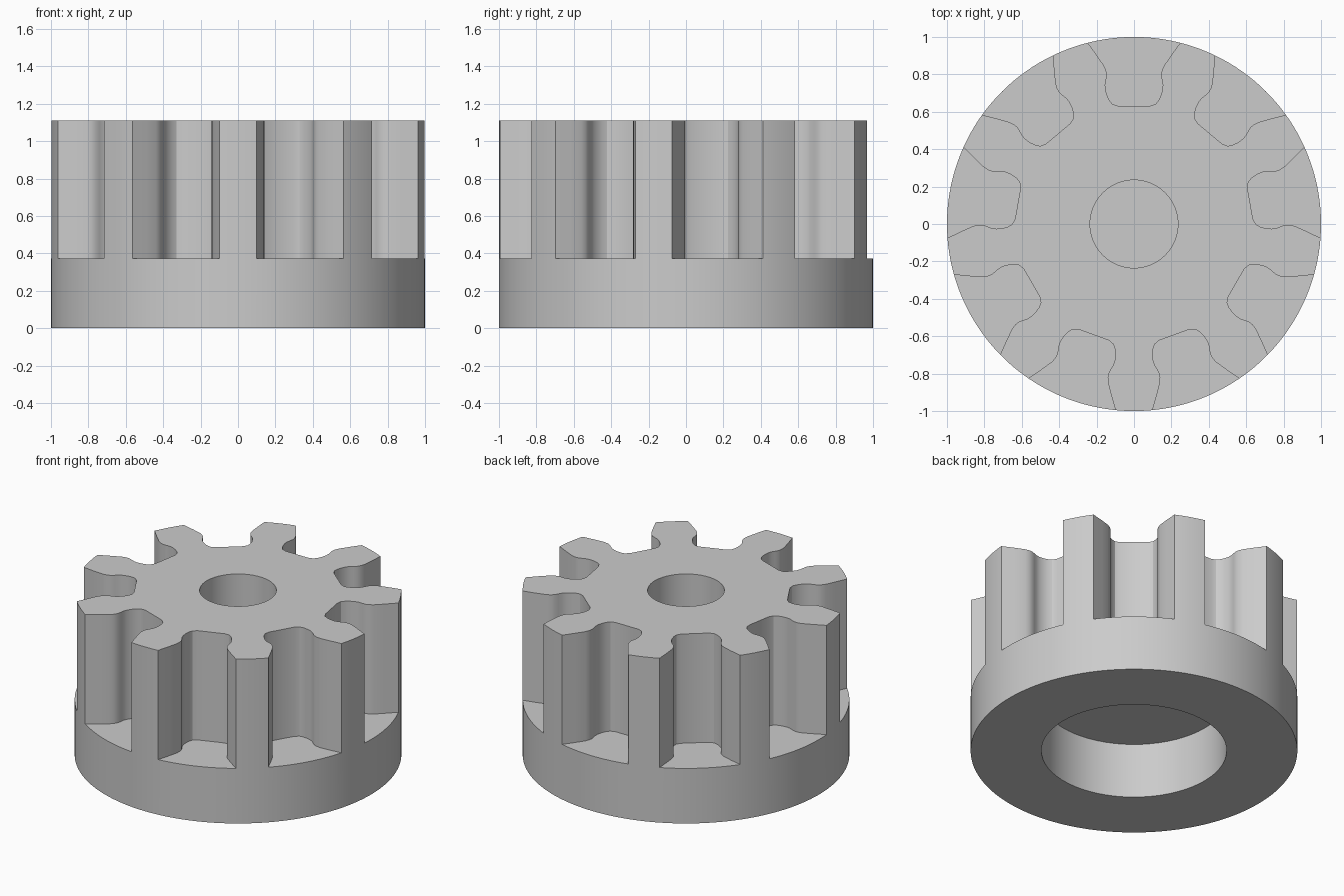
import bpy, bmesh, math
from math import pi, sin, cos, asin

if "Cube" in bpy.data.objects:
    bpy.data.objects.remove(bpy.data.objects["Cube"])

TEETH = 9
TOP, STEP, FLOOR = 1.11, 0.372, 0.38     # gear top, base top, blind hole floor
BORE, HOLE = 0.567, 0.235                # wide bore below, small hole above

# half notch: (sideways, radial), from rim to root
W = asin(0.247)
half = [(0.247, cos(W)), (0.195, 0.897), (0.16, 0.845), (0.149, 0.82), (0.145, 0.795),
        (0.149, 0.77), (0.154, 0.745), (0.153, 0.72), (0.145, 0.69),
        (0.132, 0.662), (0.116, 0.642), (0.086, 0.631)]
notch = half + [(-s, r) for s, r in reversed(half)]


def arc(a0, a1, n, r=1.0):
    return [(r * cos(a0 + (a1 - a0) * i / n), r * sin(a0 + (a1 - a0) * i / n))
            for i in range(n + 1)]


bm = bmesh.new()


def flat(pts, z):
    bm.faces.new([bm.verts.new((x, y, z)) for x, y in pts])


def wall(pts, z0, z1):
    for (ax, ay), (bx, by) in zip(pts, pts[1:]):
        bm.faces.new([bm.verts.new(p) for p in
                      ((ax, ay, z0), (bx, by, z0), (bx, by, z1), (ax, ay, z1))])


for k in range(TEETH):
    c = pi / 2 + k * 2 * pi / TEETH
    # notch side wall, floor and the rim beneath it
    prof = [(r * cos(c) + s * sin(c), r * sin(c) - s * cos(c)) for s, r in notch]
    rim = arc(c - W, c + W, 12)
    wall(prof, STEP, TOP)
    flat(rim + prof[::-1][1:-1], STEP)
    wall(rim, 0, STEP)
    # tooth tip, flush with the base
    tip = arc(c + W, c + 2 * pi / TEETH - W, 8)
    wall(tip, 0, STEP)
    wall(tip, STEP, TOP)

# small blind hole from above, wide bore from below
for r, z0, z1, end in ((HOLE, FLOOR, TOP, FLOOR), (BORE, 0, STEP, STEP)):
    ring = arc(0, 2 * pi, 64, r)
    wall(ring, z0, z1)
    flat(ring[:-1], end)

bmesh.ops.remove_doubles(bm, verts=bm.verts[:], dist=1e-4)

# top face and underside, filled between their open loops
for z in (TOP, 0):
    edges = [e for e in bm.edges if e.is_boundary
             and all(abs(v.co.z - z) < 1e-4 for v in e.verts)]
    bmesh.ops.triangle_fill(bm, use_beauty=True, use_dissolve=False, edges=edges,
                            normal=(0, 0, 1 if z else -1))
bmesh.ops.recalc_face_normals(bm, faces=bm.faces[:])

me = bpy.data.meshes.new("pinion_gear")
bm.to_mesh(me)
bm.free()
mat = bpy.data.materials.new("plain grey")
mat.diffuse_color = (0.6, 0.6, 0.6, 1)
mat.use_nodes = True
mat.node_tree.nodes["Principled BSDF"].inputs["Base Color"].default_value = mat.diffuse_color
me.materials.append(mat)
gear = bpy.data.objects.new("pinion_gear", me)
bpy.context.collection.objects.link(gear)
bpy.context.view_layer.objects.active = gear
gear.select_set(True)
bpy.ops.object.shade_smooth_by_angle(angle=math.radians(28))
